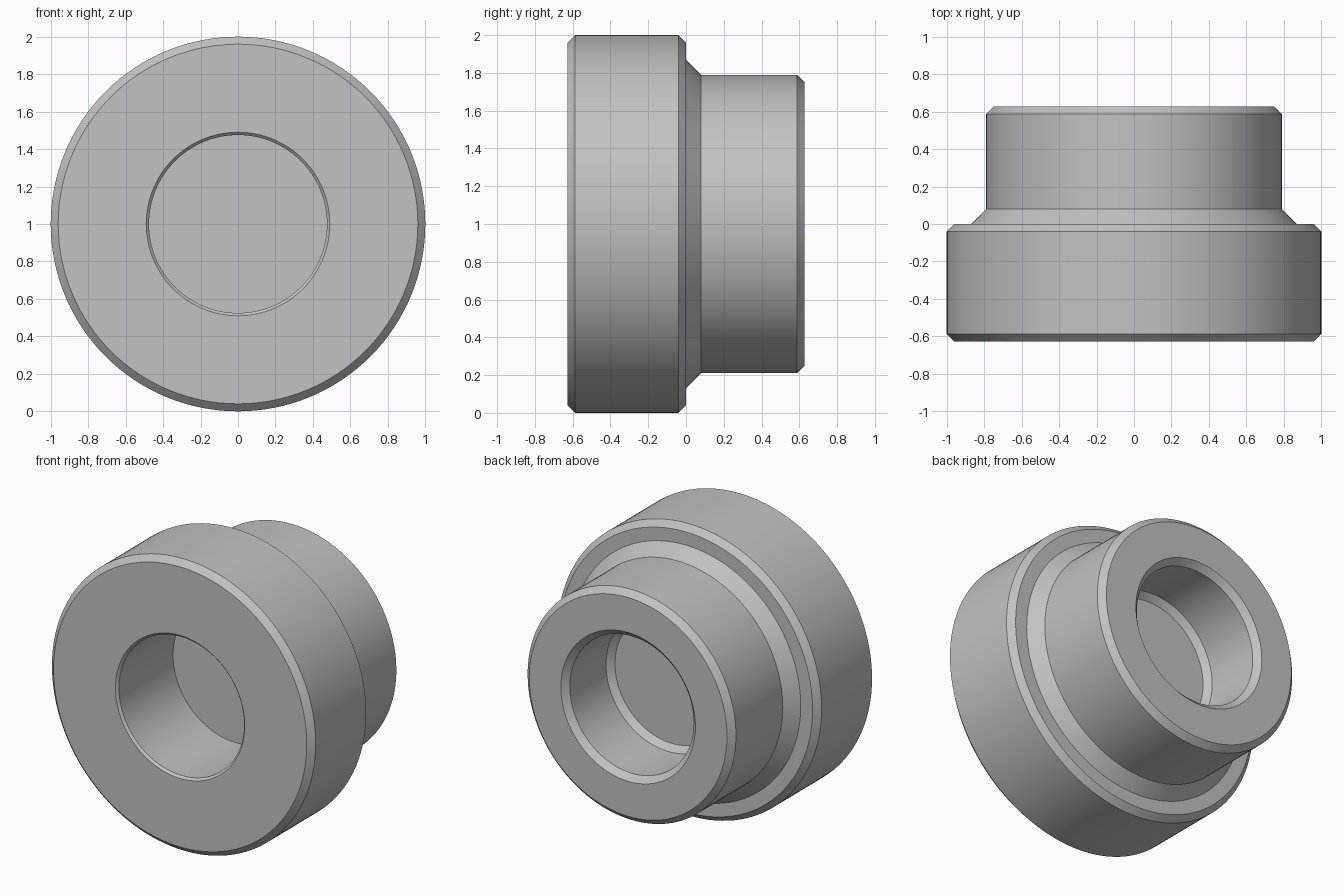
import bpy
import bmesh
import math
from mathutils import Vector

cube = bpy.data.objects.get("Cube")
if cube:
    bpy.data.objects.remove(cube, do_unlink=True)

# Single grey material
grey = bpy.data.materials.new("plain grey")
grey.use_nodes = True
grey.diffuse_color = (0.54, 0.54, 0.54, 1)
grey.node_tree.nodes["Principled BSDF"].inputs["Base Color"].default_value = grey.diffuse_color

END = 0.627      # half the length along y
C = 0.04         # main chamfer
AXIS = Vector((0, 0, 1))

# Half section as (radius, y), from the front bore floor round to the back bore floor
profile = [
    (0, -0.025), (0.475, -0.025),                    # front bore
    (0.475, -END + 0.015), (0.49, -END),
    (1 - C, -END), (1, -END + C),                    # wide collar
    (1, -C), (1 - C, 0),
    (0.87, 0), (0.79, 0.08),                         # sloped shoulder
    (0.79, END - C), (0.79 - C, END),                # narrow hub
    (0.51, END), (0.47, END - C),                    # back bore
    (0.47, 0.195), (0.43, 0.155), (0, 0.155),
]


def lathe(name, points, material, steps=128):
    """Revolve an open profile about the y axis through AXIS."""
    bm = bmesh.new()
    verts = [bm.verts.new(AXIS + Vector((r, y, 0))) for r, y in points]
    edges = [bm.edges.new(pair) for pair in zip(verts, verts[1:])]
    bmesh.ops.spin(bm, geom=verts + edges, cent=AXIS, axis=(0, 1, 0),
                   angle=math.tau, steps=steps)
    bmesh.ops.remove_doubles(bm, verts=bm.verts, dist=0.0005)
    bmesh.ops.recalc_face_normals(bm, faces=bm.faces)
    mesh = bpy.data.meshes.new(name)
    bm.to_mesh(mesh)
    bm.free()
    mesh.materials.append(material)
    obj = bpy.data.objects.new(name, mesh)
    bpy.context.collection.objects.link(obj)
    return obj


# Stepped bushing with a blind bore at each end
bushing = lathe("stepped_bushing", profile, grey)
bpy.ops.object.select_all(action="DESELECT")
bushing.select_set(True)
bpy.context.view_layer.objects.active = bushing
bpy.ops.object.shade_smooth_by_angle(angle=math.radians(25))
